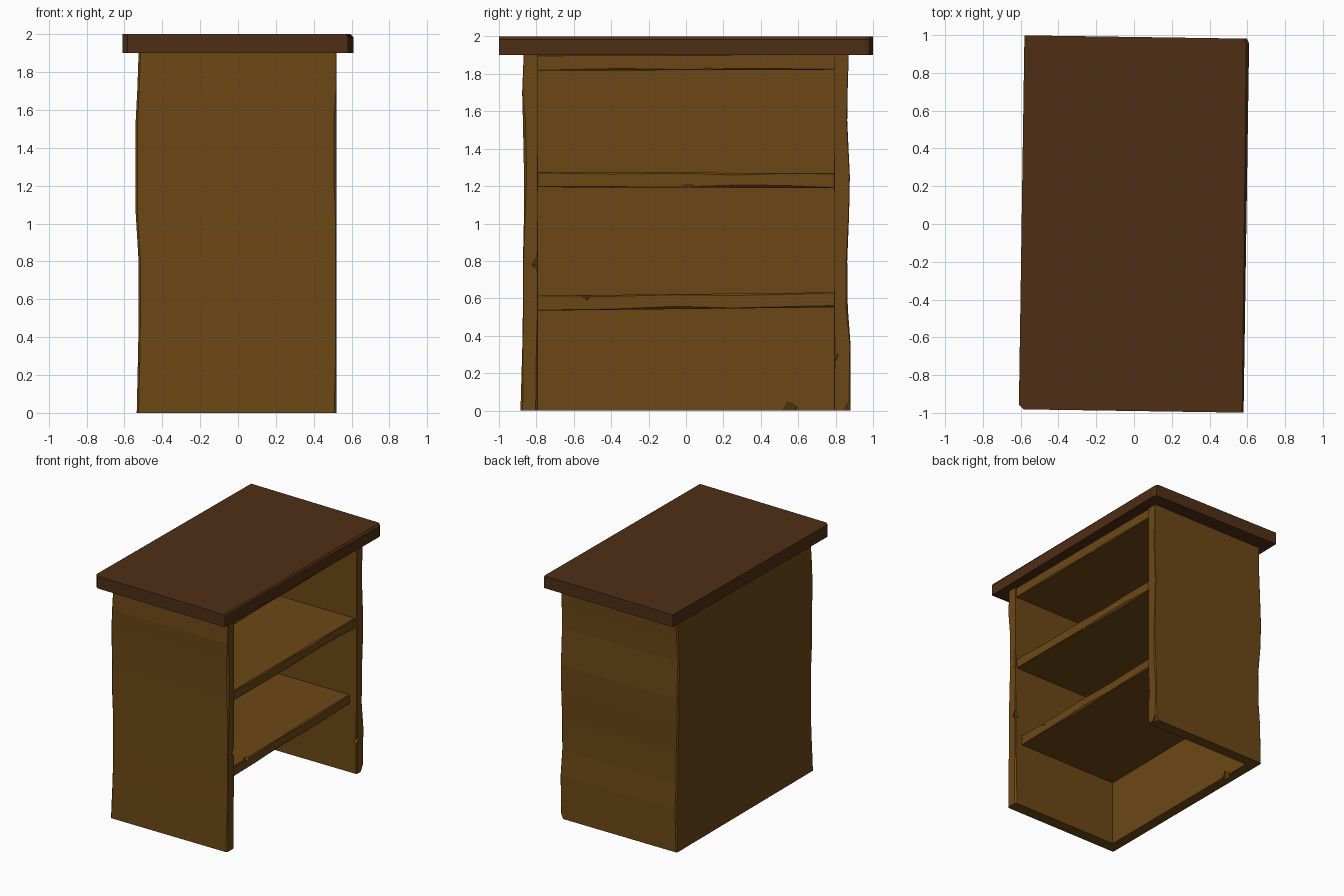
import bpy, bmesh, math
from mathutils import Matrix

if "Cube" in bpy.data.objects:
    bpy.data.objects.remove(bpy.data.objects["Cube"])


def material(name, rgb):
    m = bpy.data.materials.new(name)
    m.diffuse_color = (*rgb, 1)
    m.use_nodes = True
    m.node_tree.nodes["Principled BSDF"].inputs["Base Color"].default_value = m.diffuse_color
    return m


OAK = material("oak_wood", (0.150, 0.064, 0.008))
DARK = material("dark_wood", (0.078, 0.028, 0.0075))


def finish(bm, name, mat):
    bmesh.ops.recalc_face_normals(bm, faces=bm.faces)
    me = bpy.data.meshes.new(name)
    bm.to_mesh(me)
    bm.free()
    ob = bpy.data.objects.new(name, me)
    bpy.context.collection.objects.link(ob)
    me.materials.append(mat)
    return ob


def loft(name, loops, mat):
    """Join matching cross-sections into a closed solid."""
    bm = bmesh.new()
    rings = [[bm.verts.new(p) for p in loop] for loop in loops]
    for a, b in zip(rings, rings[1:]):
        for i in range(len(a)):
            j = (i + 1) % len(a)
            bm.faces.new((a[i], a[j], b[j], b[i]))
    bm.faces.new(rings[0][::-1])
    bm.faces.new(rings[-1])
    return finish(bm, name, mat)


def chip(ob, spots):
    """Cut small diamond notches (x, y, z, size) out of worn edges."""
    for x, y, z, s in spots:
        bm = bmesh.new()
        bmesh.ops.create_cone(bm, cap_ends=True, segments=4, radius1=s, radius2=s, depth=s * 2)
        turn = Matrix.Rotation(0.9, 4, 'Z') @ Matrix.Rotation(0.7, 4, 'Y')
        bmesh.ops.transform(bm, matrix=Matrix.Translation((x, y, z)) @ turn, verts=bm.verts)
        cutter = finish(bm, "chip_cutter", ob.data.materials[0])
        cutter.hide_render = True
        mod = ob.modifiers.new("chip", 'BOOLEAN')
        mod.operation = 'DIFFERENCE'
        mod.object = cutter
        mod.solver = 'EXACT'
        bpy.context.view_layer.objects.active = ob
        bpy.ops.object.modifier_apply(modifier=mod.name)
        bpy.data.objects.remove(cutter)


# Carcass: both sides and the back as one U-shaped, gently bowed shell
FRONT, INNER, BACK_IN = 0.52, 0.79, -0.45


def u_section(z, left, right, back, lo, li, ro, ri):
    c = 0.01
    return [(x, y, z) for x, y in (
        (FRONT - lo, -left), (FRONT, -left + lo), (FRONT, -INNER - li), (FRONT - li, -INNER),
        (BACK_IN, -INNER), (BACK_IN, INNER),
        (FRONT - ri, INNER), (FRONT, INNER + ri), (FRONT, right - ro), (FRONT - ro, right),
        (back + c, right), (back, right - c), (back, -left + c), (back + c, -left))]


# z, left y, right y, back x, then wear: left outer/inner, right outer/inner
stations = [
    (0.00, 0.885, 0.880, -0.535, 0.012, 0.014, 0.010, 0.004),
    (0.35, 0.875, 0.880, -0.527, 0.004, 0.010, 0.004, 0.006),
    (0.55, 0.872, 0.865, -0.525, 0.004, 0.003, 0.010, 0.003),
    (0.80, 0.872, 0.862, -0.525, 0.004, 0.006, 0.006, 0.002),
    (1.05, 0.866, 0.872, -0.540, 0.006, 0.002, 0.003, 0.002),
    (1.25, 0.866, 0.876, -0.540, 0.014, 0.003, 0.003, 0.003),
    (1.55, 0.872, 0.862, -0.540, 0.014, 0.002, 0.004, 0.002),
    (1.70, 0.876, 0.864, -0.532, 0.003, 0.002, 0.003, 0.002),
    (1.90, 0.868, 0.870, -0.525, 0.002, 0.002, 0.002, 0.002)]
carcass = loft("carcass", [u_section(*s) for s in stations], OAK)
chip(carcass, [(0.53, -0.785, 0.79, 0.035), (0.53, 0.785, 0.28, 0.03),
               (0.535, 0.89, -0.005, 0.055), (-0.45, 0.55, -0.005, 0.04),
               (-0.54, -0.88, 0.25, 0.02)])


# Shelves: boards with unevenly worn front edges
def shelf(name, front, z0, z1, tilt, wear, notch=None):
    loops = []
    for y, top, bot in wear:
        a, b = z0 + tilt * y, z1 + tilt * y
        loops.append([(x, y, z) for x, z in (
            (BACK_IN - 0.02, a), (front - bot, a), (front, a + bot),
            (front, b - top), (front - top, b), (BACK_IN - 0.02, b))])
    ob = loft(name, loops, OAK)
    if notch:
        chip(ob, [notch])


shelf("top_board", 0.51, 1.82, 1.90, 0.003,
      [(-0.80, 0.001, 0.002), (-0.35, 0.001, 0.010), (0.0, 0.001, 0.003),
       (0.3, 0.001, 0.009), (0.80, 0.001, 0.003)], (0.52, 0.11, 1.81, 0.03))
shelf("middle_shelf", 0.505, 1.192, 1.272, -0.003,
      [(-0.80, 0.003, 0.003), (-0.4, 0.010, 0.004), (-0.05, 0.003, 0.003),
       (0.25, 0.012, 0.014), (0.5, 0.003, 0.014), (0.80, 0.004, 0.003)],
      (0.515, 0.0, 1.185, 0.03))
shelf("lower_shelf", 0.455, 0.543, 0.623, 0.011,
      [(-0.80, 0.002, 0.003), (-0.4, 0.008, 0.004), (-0.05, 0.003, 0.015),
       (0.25, 0.011, 0.003), (0.80, 0.003, 0.010)], (0.465, -0.53, 0.625, 0.03))

# Worktop: overhanging slab, slightly askew, with worn corners and long edge
W, D, C = 0.595, 0.99, 0.025


def slab_loop(z, worn):
    k = 0.015 * worn
    return [(-W, D, z), (W - k - C / 2, D, z), (W - k, D - C, z), (W - k / 2, -D, z),
            (-W + C, -D, z), (-W, -D + C, z)]


top = loft("worktop", [slab_loop(1.90, 0), slab_loop(1.985, 0), slab_loop(2.0, 1)], DARK)
top.data.transform(Matrix.Rotation(-0.015, 4, 'Z'))
